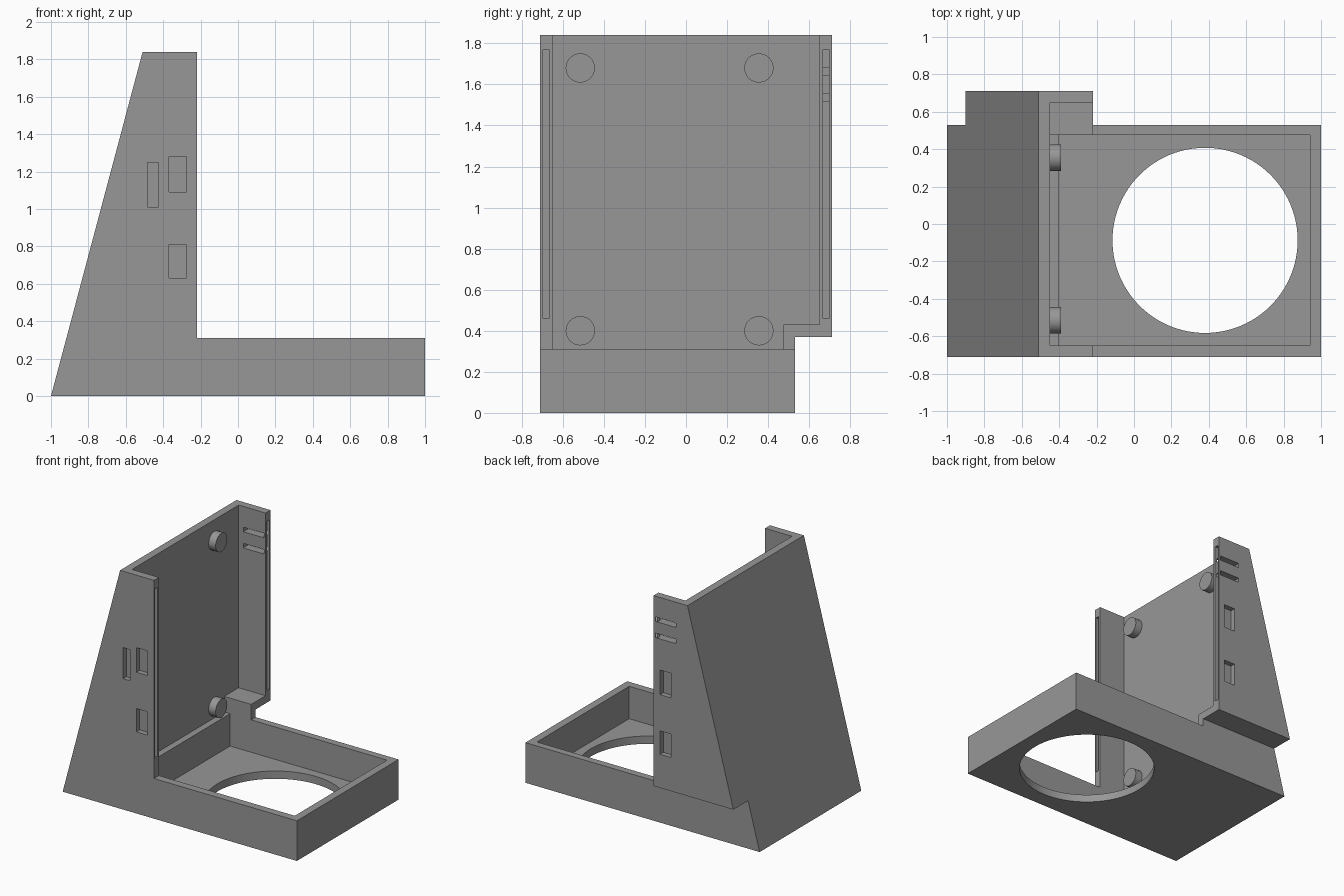
import bpy, bmesh, math
from mathutils import Matrix

if "Cube" in bpy.data.objects:
    bpy.data.objects.remove(bpy.data.objects["Cube"])

grey = bpy.data.materials.new("grey_plastic")
grey.diffuse_color = (0.31, 0.31, 0.31, 1)
grey.use_nodes = True
grey.node_tree.nodes["Principled BSDF"].inputs["Base Color"].default_value = grey.diffuse_color


def finish(name, bm):
    bmesh.ops.recalc_face_normals(bm, faces=bm.faces)
    mesh = bpy.data.meshes.new(name)
    bm.to_mesh(mesh)
    bm.free()
    obj = bpy.data.objects.new(name, mesh)
    obj.data.materials.append(grey)
    bpy.context.collection.objects.link(obj)
    return obj


def select_only(obj):
    bpy.ops.object.select_all(action='DESELECT')
    obj.select_set(True)
    bpy.context.view_layer.objects.active = obj


def prism(name, profile, y0, y1):
    """Extrude an x-z outline along y."""
    bm = bmesh.new()
    face = bm.faces.new([bm.verts.new((x, y0, z)) for x, z in profile])
    new = bmesh.ops.extrude_face_region(bm, geom=[face])["geom"]
    bmesh.ops.translate(bm, vec=(0, y1 - y0, 0),
                        verts=[v for v in new if isinstance(v, bmesh.types.BMVert)])
    return finish(name, bm)


def box(name, x, y, z):
    return prism(name, [(x[0], z[0]), (x[1], z[0]), (x[1], z[1]), (x[0], z[1])], *y)


def cylinder(name, centre, radius, depth, axis, sides):
    bm = bmesh.new()
    turn = Matrix.Rotation(math.pi / 2, 4, 'Y') if axis == 'X' else Matrix()
    bmesh.ops.create_cone(bm, cap_ends=True, segments=sides, radius1=radius,
                          radius2=radius, depth=depth,
                          matrix=Matrix.Translation(centre) @ turn)
    return finish(name, bm)


def cut(target, cutter):
    cutter.hide_render = True
    mod = target.modifiers.new("cut", 'BOOLEAN')
    mod.operation, mod.solver, mod.object = 'DIFFERENCE', 'EXACT', cutter
    select_only(target)
    bpy.ops.object.modifier_apply(modifier=mod.name)
    bpy.data.objects.remove(cutter)


# Stand body: sloped upright plus flat tray
stand = prism("stand_body", [(-1, 0), (1, 0), (1, 0.31), (-0.22, 0.31),
                             (-0.22, 1.84), (-0.51, 1.84)], -0.71, 0.71)

# Lower rear step, upright recess, tray pocket
cut(stand, box("step_cutter", (-2, 2), (0.53, 1), (-1, 0.37)))
cut(stand, box("upright_cutter", (-0.45, 0.5), (-0.65, 0.65), (0.43, 3)))
cut(stand, box("ledge_cutter", (-0.45, 0.5), (-0.65, 0.475), (0.31, 0.6)))
cut(stand, box("tray_cutter", (-0.40, 0.94), (-0.65, 0.475), (0.06, 0.5)))

# Round opening in the tray floor
cut(stand, cylinder("opening_cutter", (0.38, -0.0875, 0), 0.495, 0.4, 'Z', 96))

# Per side wall: groove in the front edge and two shallow outer windows
for s in (-1, 1):
    def span(a, b):
        return tuple(sorted((s * a, s * b)))
    cut(stand, box("groove_cutter", (-0.25, 0), span(0.667, 0.697), (0.46, 1.77)))
    for z in ((0.63, 0.81), (1.09, 1.28)):
        cut(stand, box("window_cutter", (-0.37, -0.275), span(0.67, 0.9), z))

# Extra window on the front wall
cut(stand, box("side_window_cutter", (-0.485, -0.425), (-0.9, -0.67), (1.01, 1.25)))

# Two vent slits through the back wall
for z in ((1.52, 1.555), (1.645, 1.68)):
    cut(stand, box("slit_cutter", (-0.41, -0.235), (0.6, 0.8), z))

select_only(stand)
bpy.ops.object.shade_smooth_by_angle(angle=math.radians(30))

# Four round pegs on the upright
for y in (-0.515, 0.355):
    for z in (0.40, 1.68):
        peg = cylinder("peg", (-0.425, y, z), 0.071, 0.07, 'X', 48)
        select_only(peg)
        bpy.ops.object.shade_smooth_by_angle(angle=math.radians(30))
